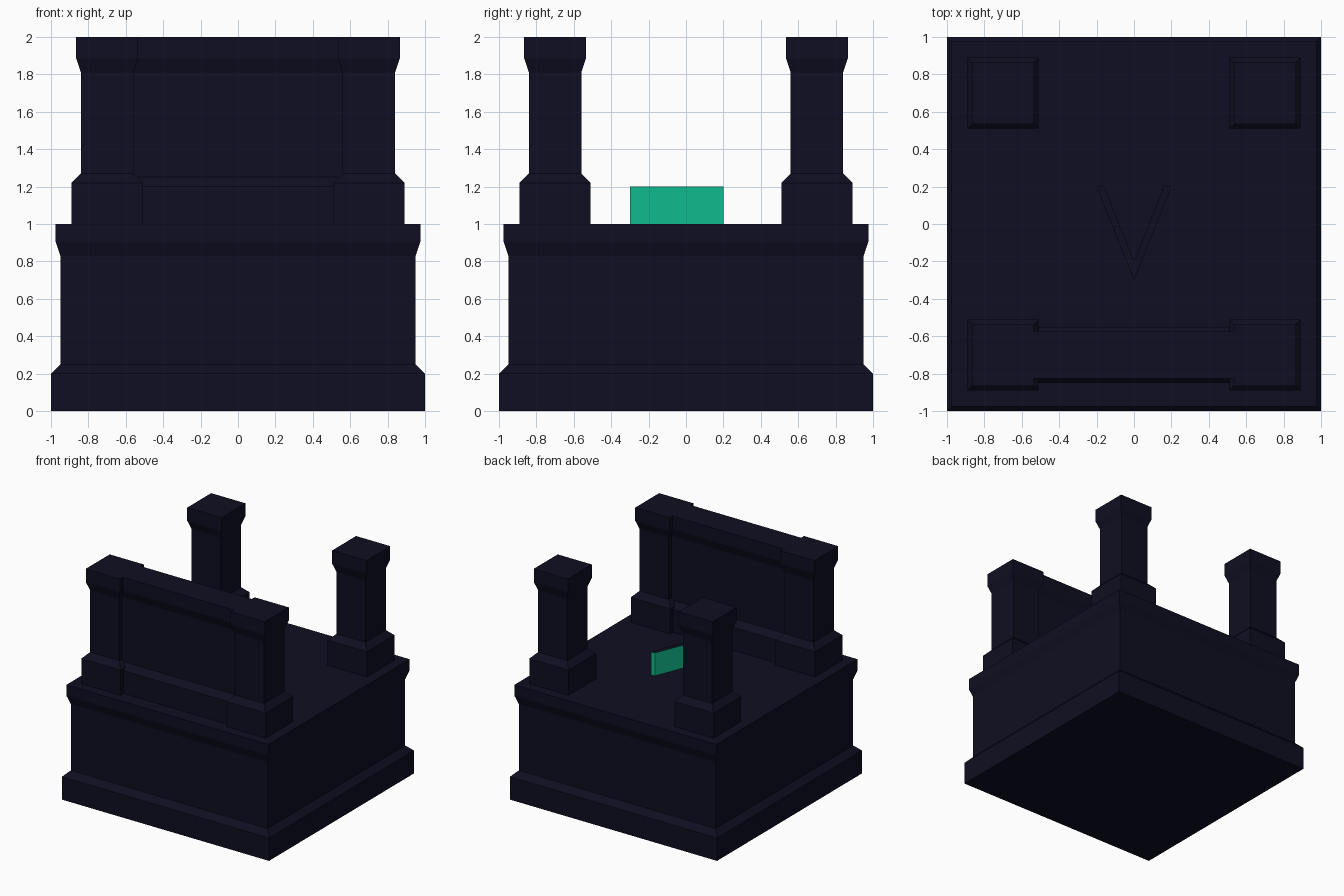
import bpy, bmesh

if "Cube" in bpy.data.objects:
    bpy.data.objects.remove(bpy.data.objects["Cube"])


def material(name, rgb):
    m = bpy.data.materials.new(name)
    m.diffuse_color = (*rgb, 1)
    m.use_nodes = True
    m.node_tree.nodes["Principled BSDF"].inputs["Base Color"].default_value = m.diffuse_color
    return m


STONE = material("midnight navy", (0.0045, 0.0045, 0.016))
GREEN = material("emerald green", (0.0052, 0.49, 0.26))


def finish(name, bm, *mats):
    bmesh.ops.recalc_face_normals(bm, faces=bm.faces)
    me = bpy.data.meshes.new(name)
    bm.to_mesh(me)
    bm.free()
    for m in mats:
        me.materials.append(m)
    ob = bpy.data.objects.new(name, me)
    bpy.context.collection.objects.link(ob)
    return ob


def moulded_block(name, cx, cy, profile):
    """Stack of rectangles (half x, half y, z) joined into a closed block."""
    bm = bmesh.new()
    rings = [[bm.verts.new((cx + sx * hx, cy + sy * hy, z))
              for sx, sy in ((-1, -1), (1, -1), (1, 1), (-1, 1))]
             for hx, hy, z in profile]
    for a, b in zip(rings, rings[1:]):
        for i in range(4):
            j = (i + 1) % 4
            bm.faces.new((a[i], a[j], b[j], b[i]))
    bm.faces.new(rings[0][::-1])
    bm.faces.new(rings[-1])
    return finish(name, bm, STONE)


# Large square pedestal with plinth and cornice
moulded_block("pedestal", 0, 0, [(h, h, z) for h, z in (
    (1, 0), (1, 0.2), (0.95, 0.25), (0.95, 0.83), (0.975, 0.905), (0.975, 1))])

# Four corner pillars
for sy, row in ((-1, "front"), (1, "back")):
    for sx, side in ((-1, "left"), (1, "right")):
        moulded_block(f"{row}_{side}_pillar", sx * 0.7, sy * 0.7, [(h, h, z) for h, z in (
            (0.19, 1), (0.19, 1.22), (0.14, 1.27), (0.14, 1.81), (0.165, 1.885), (0.165, 2))])

# Wall joining the front pillars, ends buried in the shafts
moulded_block("front_wall", 0, -0.7, [(0.6, h, z) for h, z in (
    (0.15, 1), (0.15, 1.2), (0.1, 1.25), (0.1, 1.81), (0.125, 1.885), (0.125, 2))])

# Chevron marker on the deck: green sides, dark top and underside
bm = bmesh.new()
outline = [(-0.2, 0.2), (0, -0.3), (0.2, 0.2), (0.16, 0.2), (0, -0.2), (-0.16, 0.2)]
base = bm.faces.new([bm.verts.new((x, y, 1)) for x, y in outline])
top = bmesh.ops.extrude_face_region(bm, geom=[base])["geom"]
bmesh.ops.translate(bm, vec=(0, 0, 0.2),
                    verts=[v for v in top if isinstance(v, bmesh.types.BMVert)])
marker = finish("chevron_marker", bm, GREEN, STONE)
for p in marker.data.polygons:
    p.material_index = 1 if abs(p.normal.z) > 0.5 else 0
